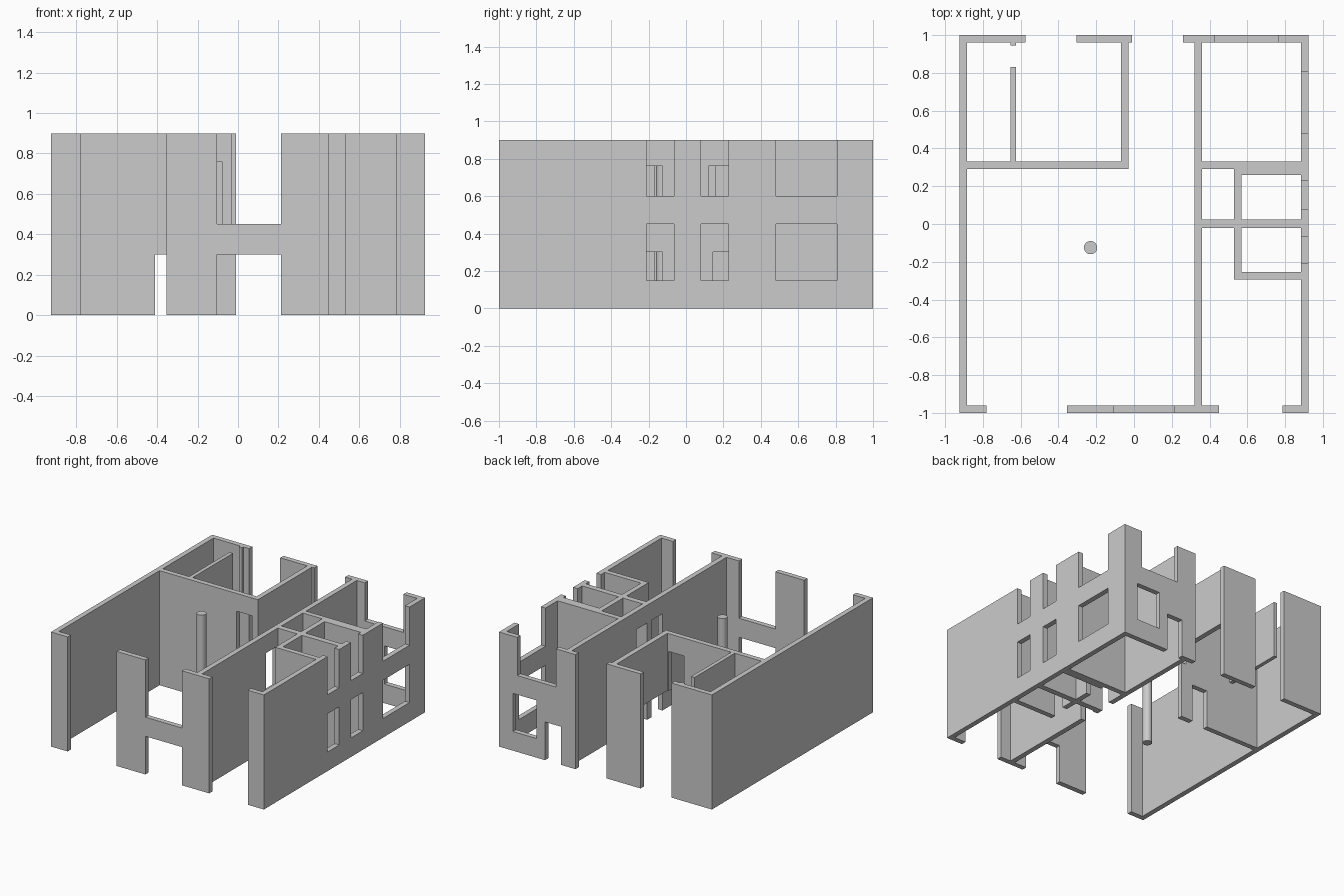
import bpy, bmesh, math

if "Cube" in bpy.data.objects:
    bpy.data.objects.remove(bpy.data.objects["Cube"])

T = 0.04           # wall thickness
H = 0.90           # full height
F = 0.45           # upper floor level


def wall(name, axis, a0, a1, pos, z0=0.0, z1=H, holes=(), t=T):
    """Wall running along axis from a0 to a1, its low side at pos; holes are (a0, a1, z0, z1)."""
    inside = [(max(h[0], a0), min(h[1], a1), max(h[2], z0), min(h[3], z1)) for h in holes]
    us = sorted({a0, a1} | {v for h in inside for v in h[:2]})
    zs = sorted({z0, z1} | {v for h in inside for v in h[2:]})

    def solid(i, j):
        if not (0 <= i < len(us) - 1 and 0 <= j < len(zs) - 1):
            return False
        u, z = (us[i] + us[i + 1]) / 2, (zs[j] + zs[j + 1]) / 2
        return not any(h[0] < u < h[1] and h[2] < z < h[3] for h in inside)

    bm = bmesh.new()
    cache = {}

    def vert(i, j, k):
        if (i, j, k) not in cache:
            u, p = us[i], pos + k * t
            cache[i, j, k] = bm.verts.new((u, p, zs[j]) if axis == 'x' else (p, u, zs[j]))
        return cache[i, j, k]

    for i in range(len(us) - 1):
        for j in range(len(zs) - 1):
            if not solid(i, j):
                continue
            ring = [(i, j), (i + 1, j), (i + 1, j + 1), (i, j + 1)]
            for k in (0, 1):
                bm.faces.new([vert(*c, k) for c in ring])
            for n, (di, dj) in enumerate(((0, -1), (1, 0), (0, 1), (-1, 0))):
                if not solid(i + di, j + dj):
                    p, q = ring[n], ring[(n + 1) % 4]
                    bm.faces.new([vert(*p, 0), vert(*q, 0), vert(*q, 1), vert(*p, 1)])
    bmesh.ops.recalc_face_normals(bm, faces=bm.faces)
    bmesh.ops.dissolve_limit(bm, angle_limit=0.01, verts=bm.verts, edges=bm.edges)
    me = bpy.data.meshes.new(name)
    bm.to_mesh(me)
    bm.free()
    ob = bpy.data.objects.new(name, me)
    bpy.context.collection.objects.link(ob)
    return ob


def door(a0, a1, floor=0.0):
    return (a0, a1, floor, floor + (0.31 if floor else 0.30))


def windows(a0, a1):
    return [(a0, a1, 0.15, 0.45), (a0, a1, 0.60, H)]


# Outer side walls
wall("left_wall", 'y', -1, 1, -0.925)
wall("right_wall", 'y', -1, 1, 0.885,
     holes=windows(-0.21, -0.065) + windows(0.08, 0.228) + windows(0.48, 0.808))

# Front wall pieces
wall("front_wall_left", 'x', -0.885, -0.78, -1)
wall("front_wall_middle", 'x', -0.355, 0.45, -1,
     holes=[(-0.105, 0.212, 0, 0.30), (-0.105, 0.212, F, H)])
wall("front_wall_right", 'x', 0.785, 0.885, -1)

# Back wall pieces
wall("back_wall_left", 'x', -0.885, -0.575, 0.96)
wall("back_wall_middle", 'x', -0.305, -0.01, 0.96)
wall("back_wall_right", 'x', 0.26, 0.885, 0.96,
     holes=[(0.60, 0.805, 0.15, F), (0.43, 0.765, 0.60, H), door(0.385, 0.525)])

# Long dividing wall with paired doors on each floor
wall("dividing_wall", 'y', -0.96, 0.96, 0.32,
     holes=[door(-0.165, -0.03), door(0.025, 0.145),
            door(-0.165, -0.03, F), door(0.025, 0.157, F)])

# Back left room: the part right of the lower wall exists on the upper floor only
wall("back_room_wall", 'x', -0.885, -0.03, 0.29,
     holes=[door(-0.41, -0.275), (-0.17, -0.03, 0, F), door(-0.215, -0.08, F)])
wall("back_room_side", 'y', 0.33, 0.96, -0.07, z0=F)
wall("closet_partition", 'y', 0.33, 0.83, -0.655, z0=F, t=0.03)
wall("closet_stub", 'y', 0.945, 0.96, -0.655, z0=F, t=0.03)

# Small rooms on the right
wall("right_room_wall", 'x', 0.36, 0.885, 0.29)
wall("small_room_fronts", 'y', -0.295, 0.30, 0.53,
     holes=[door(-0.255, -0.125), door(0.145, 0.26),
            door(-0.255, -0.125, F), door(0.12, 0.26, F)])
wall("small_room_near_wall", 'x', 0.57, 0.885, -0.295)
wall("small_room_middle_wall", 'x', 0.57, 0.885, -0.02, t=0.045)
wall("corridor_wall", 'x', 0.36, 0.53, -0.02, t=0.045)
wall("small_room_far_wall", 'x', 0.57, 0.885, 0.26)

# Round column
bpy.ops.mesh.primitive_cylinder_add(vertices=32, radius=0.035, depth=H,
                                    location=(-0.23, -0.125, H / 2))
bpy.context.object.name = "column"
bpy.ops.object.shade_smooth_by_angle(angle=math.radians(30))
